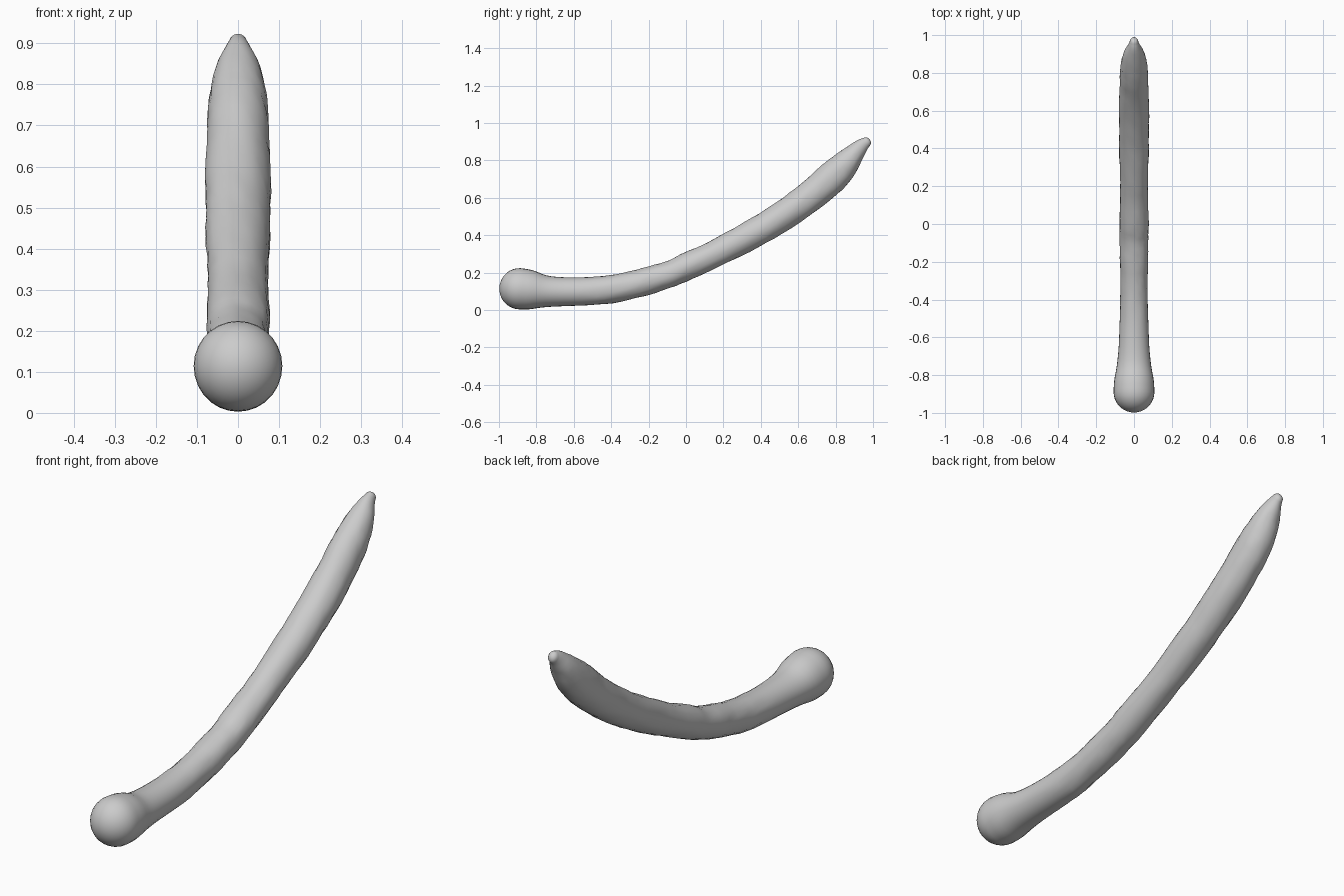
import bpy, bmesh, math, random
from mathutils import Vector

if "Cube" in bpy.data.objects:
    bpy.data.objects.remove(bpy.data.objects["Cube"])

random.seed(4)
SIDES = 28

# Stations along the club: y, z, thickness radius, half width
path = [
    (-0.89, 0.114, 0.110, 0.108), (-0.83, 0.108, 0.105, 0.105),
    (-0.75, 0.100, 0.085, 0.091), (-0.65, 0.098, 0.077, 0.081),
    (-0.52, 0.101, 0.075, 0.076), (-0.40, 0.112, 0.075, 0.073),
    (-0.28, 0.136, 0.073, 0.072), (-0.18, 0.163, 0.073, 0.075),
    (-0.08, 0.195, 0.070, 0.075), (0.00, 0.231, 0.073, 0.077),
    (0.14, 0.294, 0.071, 0.074), (0.26, 0.355, 0.075, 0.074),
    (0.40, 0.431, 0.077, 0.079), (0.50, 0.493, 0.079, 0.078),
    (0.60, 0.560, 0.081, 0.081), (0.70, 0.638, 0.083, 0.077),
    (0.78, 0.708, 0.085, 0.075), (0.84, 0.767, 0.077, 0.070),
    (0.90, 0.836, 0.054, 0.056), (0.94, 0.879, 0.038, 0.034),
    (0.965, 0.898, 0.027, 0.023),
]
pts = [Vector(p) for p in path]


def spline(i, t):
    """Catmull-Rom point between stations i and i + 1."""
    a, b = pts[max(i - 1, 0)], pts[i]
    c, d = pts[i + 1], pts[min(i + 2, len(pts) - 1)]
    return 0.5 * (2 * b + (c - a) * t + (2 * a - 5 * b + 4 * c - d) * t * t
                  + (3 * b - a - 3 * c + d) * t ** 3)


shaft = [spline(i, k / 3) for i in range(len(pts) - 1) for k in range(3)] + [pts[-1]]

# Rounded knob end and small blunt tip
knob = []
for k in range(1, 9):
    a = math.radians(90 * k / 9)
    knob.append(Vector((-0.89 - 0.108 * math.cos(a), 0.114,
                        0.110 * math.sin(a), 0.108 * math.sin(a))))
tip = []
for k in range(1, 4):
    a = math.radians(90 * k / 4)
    s, c = 0.022 * math.sin(a), math.cos(a)
    tip.append(Vector((0.965 + 0.8 * s, 0.898 + 0.6 * s, 0.027 * c, 0.023 * c)))
stations = knob + shaft + tip

bm = bmesh.new()
rings = []
for i, s in enumerate(stations):
    a, b = stations[max(i - 1, 0)], stations[min(i + 1, len(stations) - 1)]
    t = Vector((0, b[0] - a[0], b[1] - a[1])).normalized()
    n = Vector((0, -t.z, t.y))
    bumpy = 0.0018 if -0.5 < s[0] < 0.9 else 0
    ring = []
    for k in range(SIDES):
        ang = 2 * math.pi * k / SIDES
        r = random.uniform(-bumpy, bumpy)
        ring.append(bm.verts.new(Vector((math.cos(ang) * (s[3] + r), s[0], s[1]))
                                 + n * math.sin(ang) * (s[2] + r)))
    rings.append(ring)

for r0, r1 in zip(rings, rings[1:]):
    for k in range(SIDES):
        j = (k + 1) % SIDES
        bm.faces.new((r0[k], r0[j], r1[j], r1[k]))

# Close both ends with a pole
for ring, pole in ((rings[0], (0, -0.998, 0.114)), (rings[-1], (0, 0.983, 0.911))):
    v = bm.verts.new(pole)
    for k in range(SIDES):
        bm.faces.new((ring[k], ring[(k + 1) % SIDES], v))
bmesh.ops.recalc_face_normals(bm, faces=bm.faces)
for f in bm.faces:
    f.smooth = True

mesh = bpy.data.meshes.new("curved_club")
bm.to_mesh(mesh)
bm.free()
club = bpy.data.objects.new("curved_club", mesh)
bpy.context.collection.objects.link(club)
